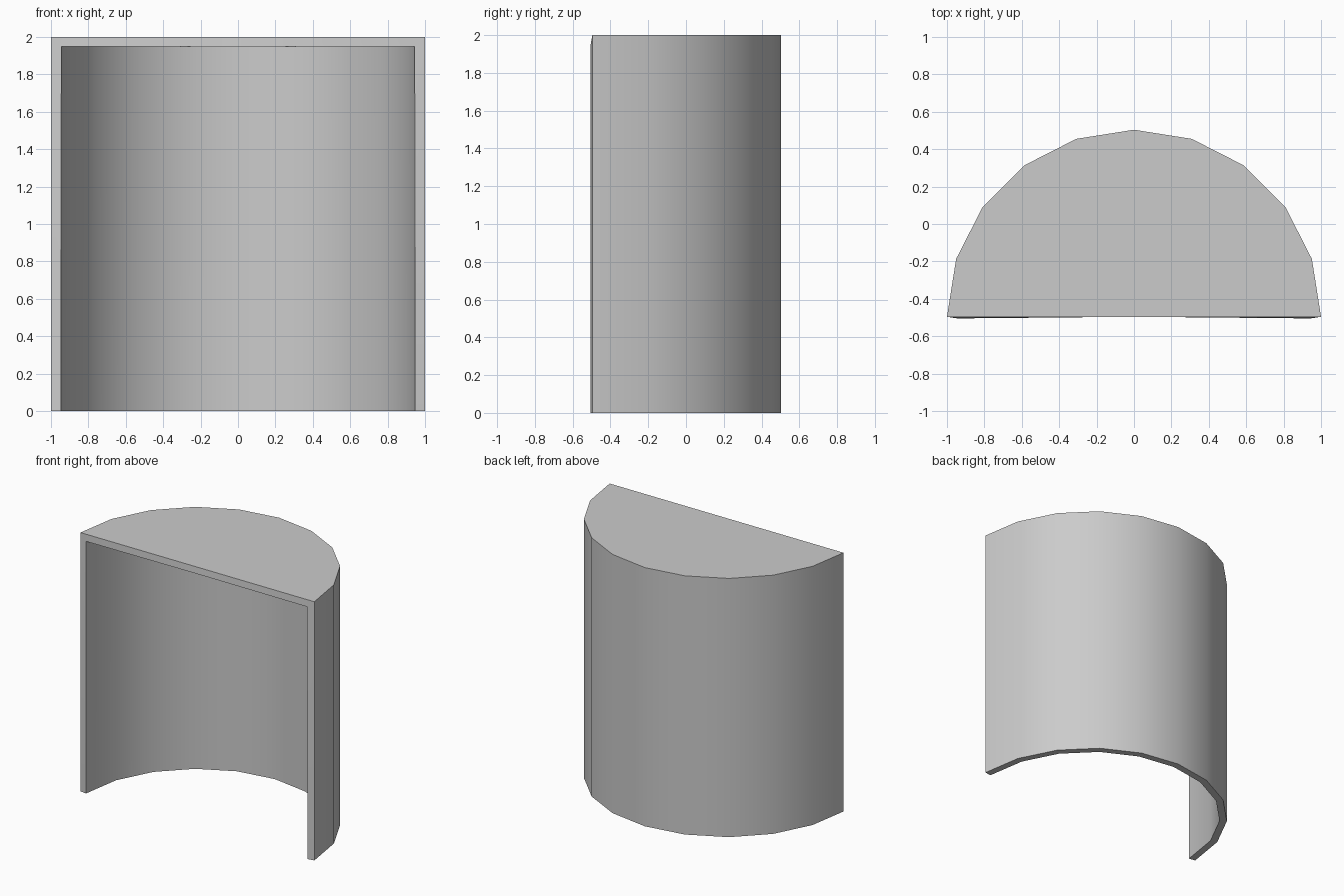
import bpy, bmesh
from math import sin, cos, pi

if "Cube" in bpy.data.objects:
    bpy.data.objects.remove(bpy.data.objects["Cube"])

SEGMENTS, RADIUS, HEIGHT, WALL = 10, 1.0, 2.0, 0.053
Y0 = -0.496  # centre of the arc

bm = bmesh.new()


def arc(z):
    return [bm.verts.new((RADIUS * cos(pi * i / SEGMENTS),
                          Y0 + RADIUS * sin(pi * i / SEGMENTS), z))
            for i in range(SEGMENTS + 1)]


# Curved wall and flat half-round roof, open at the front and bottom
low, high = arc(0), arc(HEIGHT)
centre = bm.verts.new((0, Y0, HEIGHT))
for i in range(SEGMENTS):
    bm.faces.new((low[i], low[i + 1], high[i + 1], high[i]))
    bm.faces.new((centre, high[i], high[i + 1]))

mesh = bpy.data.meshes.new("half_round_shell")
bm.normal_update()
bm.to_mesh(mesh)
bm.free()
shell = bpy.data.objects.new("half_round_shell", mesh)
bpy.context.collection.objects.link(shell)

# Thickness goes inwards
solid = shell.modifiers.new("wall_thickness", 'SOLIDIFY')
solid.thickness = WALL
solid.offset = -1
solid.use_even_offset = True

bpy.context.view_layer.objects.active = shell
shell.select_set(True)
bpy.ops.object.modifier_apply(modifier=solid.name)
bpy.ops.object.shade_smooth_by_angle(angle=pi / 6)
